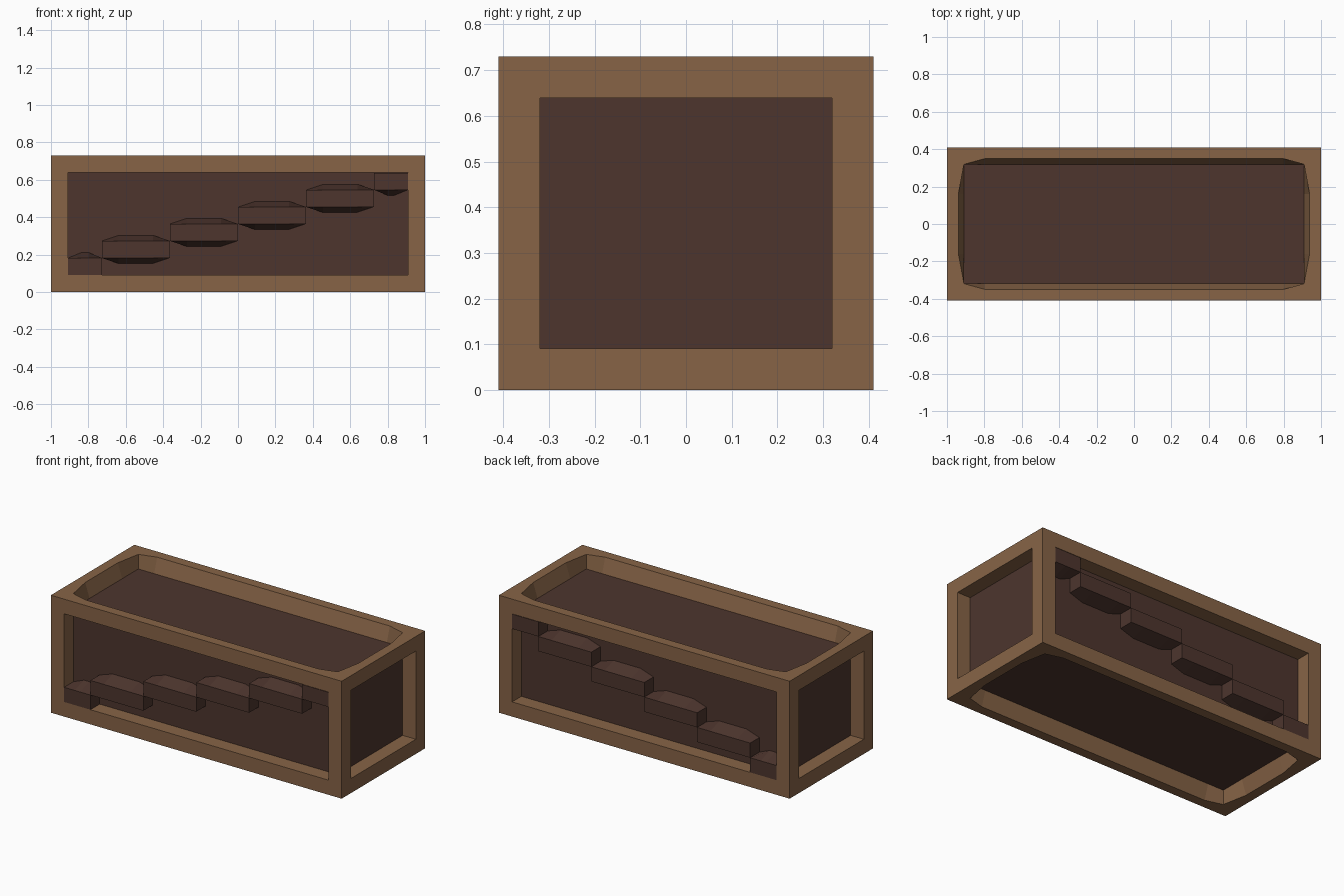
import bpy

cube = bpy.data.objects.get("Cube")
if cube:
    bpy.data.objects.remove(cube, do_unlink=True)

# Outer half sizes, height and rail thickness
X, Y, H, T = 1.0, 0.41, 0.73, 0.091
XI, YI, ZT = X - T, Y - T, H - T
BULGE = 0.03


def material(name, rgb):
    m = bpy.data.materials.new(name)
    m.use_nodes = True
    m.diffuse_color = (*rgb, 1)
    m.node_tree.nodes["Principled BSDF"].inputs["Base Color"].default_value = (*rgb, 1)
    return m


wood = material("light brown wood", (0.242, 0.127, 0.062))
dark = material("dark brown panel", (0.075, 0.036, 0.027))


def loft(name, loops, mat):
    """Skin a closed solid through matching loops of points."""
    n = len(loops[0])
    verts = [p for loop in loops for p in loop]
    faces = [list(range(n)), list(range(len(verts) - n, len(verts)))]
    for k in range(len(loops) - 1):
        for i in range(n):
            j = (i + 1) % n
            faces.append([k * n + i, k * n + j, k * n + n + j, k * n + n + i])
    mesh = bpy.data.meshes.new(name)
    mesh.from_pydata(verts, [], faces)
    mesh.materials.append(mat)
    obj = bpy.data.objects.new(name, mesh)
    bpy.context.collection.objects.link(obj)
    # Consistent outward normals
    import bmesh
    bm = bmesh.new()
    bm.from_mesh(mesh)
    bmesh.ops.recalc_face_normals(bm, faces=bm.faces)
    bm.to_mesh(mesh)
    bm.free()
    return obj


def box(name, x0, x1, y0, y1, z0, z1, mat):
    loops = [[(x0, y0, z), (x1, y0, z), (x1, y1, z), (x0, y1, z)] for z in (z0, z1)]
    return loft(name, loops, mat)


# Dark core seen through every opening
box("core_panel", -XI, XI, -YI, YI, T, ZT, dark)

# Corner posts
for sx, xn in ((-1, "right"), (1, "left")):
    for sy, yn in ((-1, "front"), (1, "back")):
        box(f"{yn}_{xn}_post", sx * XI, sx * X, sy * YI, sy * Y, 0, H, wood)


# Horizontal rails, hollowed along the upper and lower inner edges
def rail_loops(stations, outer, inner, z_in, z_out, place):
    loops = []
    for s, cut in zip(stations, (0, BULGE, BULGE, 0)):
        loops.append([place(s, outer, z_out), place(s, inner + cut, z_out),
                      place(s, inner, z_in), place(s, outer, z_in)])
    return loops


for z_in, z_out, zn in ((ZT, H, "top"), (T, 0, "bottom")):
    for s, yn, xn in ((-1, "front", "right"), (1, "back", "left")):
        loft(f"{zn}_{yn}_rail",
             rail_loops((-XI, -0.8, 0.8, XI), Y, YI, z_in, z_out,
                        lambda a, b, z: (a, s * b, z)), wood)
        loft(f"{zn}_{xn}_rail",
             rail_loops((-YI, -0.16, 0.16, YI), X, XI, z_in, z_out,
                        lambda a, b, z: (s * b, a, z)), wood)


# Diagonal steps on front and back, flaring where they meet the core
def step(name, side, x0, x1, z0, up, down):
    inset = min(0.09, (x1 - x0) * 0.4)
    xs = (x0, x0 + inset, x1 - inset, x1)
    loops = []
    for y, flare in ((Y, 0), (YI - 0.002, BULGE)):
        low = [(x, side * y, z0 - (down * flare if 0 < i < 3 else 0))
               for i, x in enumerate(xs)]
        high = [(x, side * y, z0 + T + (up * flare if 0 < i < 3 else 0))
                for i, x in enumerate(xs)]
        loops.append(low + high[::-1])
    loft(name, loops, dark)


edges = [-XI, -8 * T, -4 * T, 0, 4 * T, 8 * T, XI]
for side, yn in ((-1, "front"), (1, "back")):
    for i in range(6):
        step(f"{yn}_step_{i + 1}", side, edges[i], edges[i + 1], T * (i + 1),
             0 if i == 5 else 1, 0 if i == 0 else 1)
